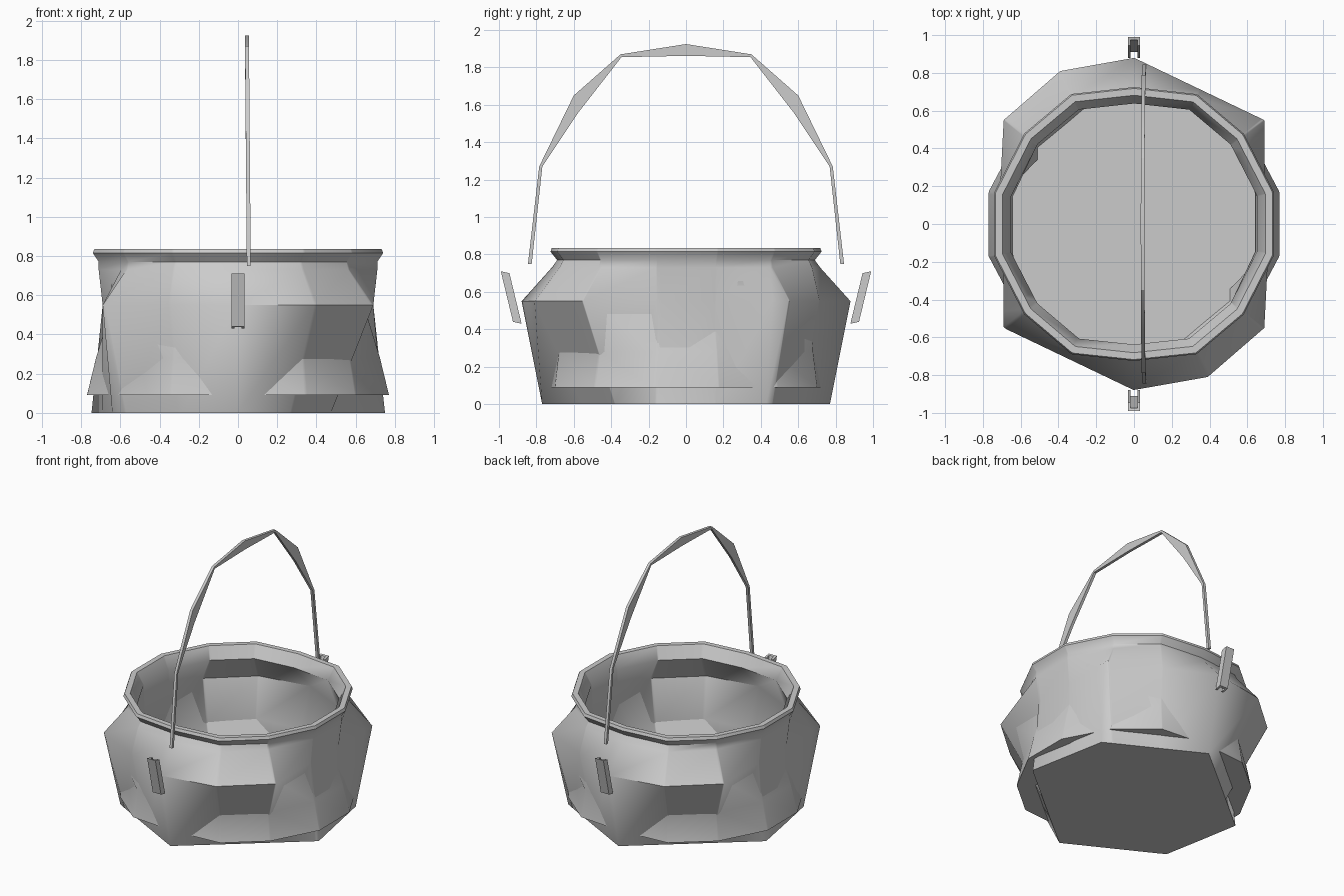
import bpy, bmesh, math

if "Cube" in bpy.data.objects:
    bpy.data.objects.remove(bpy.data.objects["Cube"])


def make_object(name, bm, angle=50):
    bmesh.ops.recalc_face_normals(bm, faces=bm.faces)
    me = bpy.data.meshes.new(name)
    bm.to_mesh(me)
    bm.free()
    ob = bpy.data.objects.new(name, me)
    bpy.context.collection.objects.link(ob)
    if angle:
        bpy.ops.object.select_all(action='DESELECT')
        bpy.context.view_layer.objects.active = ob
        ob.select_set(True)
        bpy.ops.object.shade_smooth_by_angle(angle=math.radians(angle))
    return ob


def half_turn(pts):
    """Complete a polygon with its 180 degree copy, ordered by angle."""
    return sorted(pts + [(-x, -y) for x, y in pts], key=lambda p: math.atan2(p[1], p[0]) % math.tau)


def scaled(poly, sx, sy=None):
    return [(x * sx, y * (sy or sx)) for x, y in poly]


def ray_hit(poly, a):
    """Point where a ray from the centre at angle a meets the polygon."""
    dx, dy = math.cos(a), math.sin(a)
    best = 0
    for (x1, y1), (x2, y2) in zip(poly, poly[1:] + poly[:1]):
        ex, ey = x2 - x1, y2 - y1
        den = dx * ey - dy * ex
        if abs(den) < 1e-9:
            continue
        t = (x1 * ey - y1 * ex) / den
        s = (x1 * dy - y1 * dx) / den
        if t > 0 and -1e-6 <= s <= 1 + 1e-6:
            best = max(best, t)
    return dx * best, dy * best


def loft(bm, rings, caps=False, closed=True):
    loops = [[bm.verts.new(p) for p in r] for r in rings]
    n = len(loops[0])
    for a, b in zip(loops, loops[1:]):
        for i in range(n):
            j = (i + 1) % n
            bm.faces.new((a[i], a[j], b[j], b[i]))
    if caps:
        bm.faces.new(loops[0])
        bm.faces.new(loops[-1])


# Coarse polygons that shape the pot
base = half_turn([(0, -.77), (.75, -.15), (.64, .43)])
belly = half_turn([(0, -.88), (.39, -.81), (.69, -.55), (.69, .55)])
rim = half_turn([(.74, -.17), (.74, .17), (.58, .48), (.33, .69), (0, .725), (-.33, .69), (-.58, .48)])
floor = half_turn([(.77, -.17), (.77, .17), (.60, .49), (.35, .70), (0, .73), (-.35, .70), (-.60, .49)])

# Outer wall, lip, inner wall and floor as one lofted shell
sections = [
    (base, 0), (belly, .55), (scaled(rim, .96, .99), .73), (scaled(rim, .96, .95), .77),
    (rim, .815), (scaled(rim, .99), .835), (scaled(rim, .94), .835), (scaled(rim, .88), .75),
    (scaled(belly, .93), .55), (scaled(floor, .94, .97), .28), (floor, .09),
]
angles = sorted({round(math.atan2(y, x) % math.tau, 2)
                 for poly in (base, belly, rim, floor) for x, y in poly})
bm = bmesh.new()
loft(bm, [[(*ray_hit(poly, a), z) for a in angles] for poly, z in sections], caps=True)
make_object("pot_body", bm)

# Arched handle: thin strap, outer and inner edge points for one half
outer = [(.845, .75), (.785, 1.27), (.60, 1.65), (.35, 1.87), (0, 1.925)]
inner = [(.825, .75), (.768, 1.27), (.575, 1.56), (.345, 1.855), (0, 1.862)]
half = list(zip(outer, inner))
path = half + [((-o[0], o[1]), (-i[0], i[1])) for o, i in reversed(half[:-1])]
bm = bmesh.new()
rings = []
for o, i in path:
    cx = .055 - .008 * (o[1] - .75)
    rings.append([(cx - .01, *o), (cx + .01, *o), (cx + .01, *i), (cx - .01, *i)])
loft(bm, rings, caps=True)
make_object("handle", bm, 30)

# Leaning channel lugs, open towards the pot
channel = [(-.033, 0), (.033, 0), (.033, .046), (.018, .046),
           (.018, .015), (-.018, .015), (-.018, .046), (-.033, .046)]
for side, name in ((1, "front_lug"), (-1, "back_lug")):
    bm = bmesh.new()
    loft(bm, [[(x * side, (y0 + d) * -side * -1, z - .22 * d) for x, d in channel]
              for y0, z in ((-.925, .44), (-.99, .71))], caps=True)
    make_object(name, bm, None)
